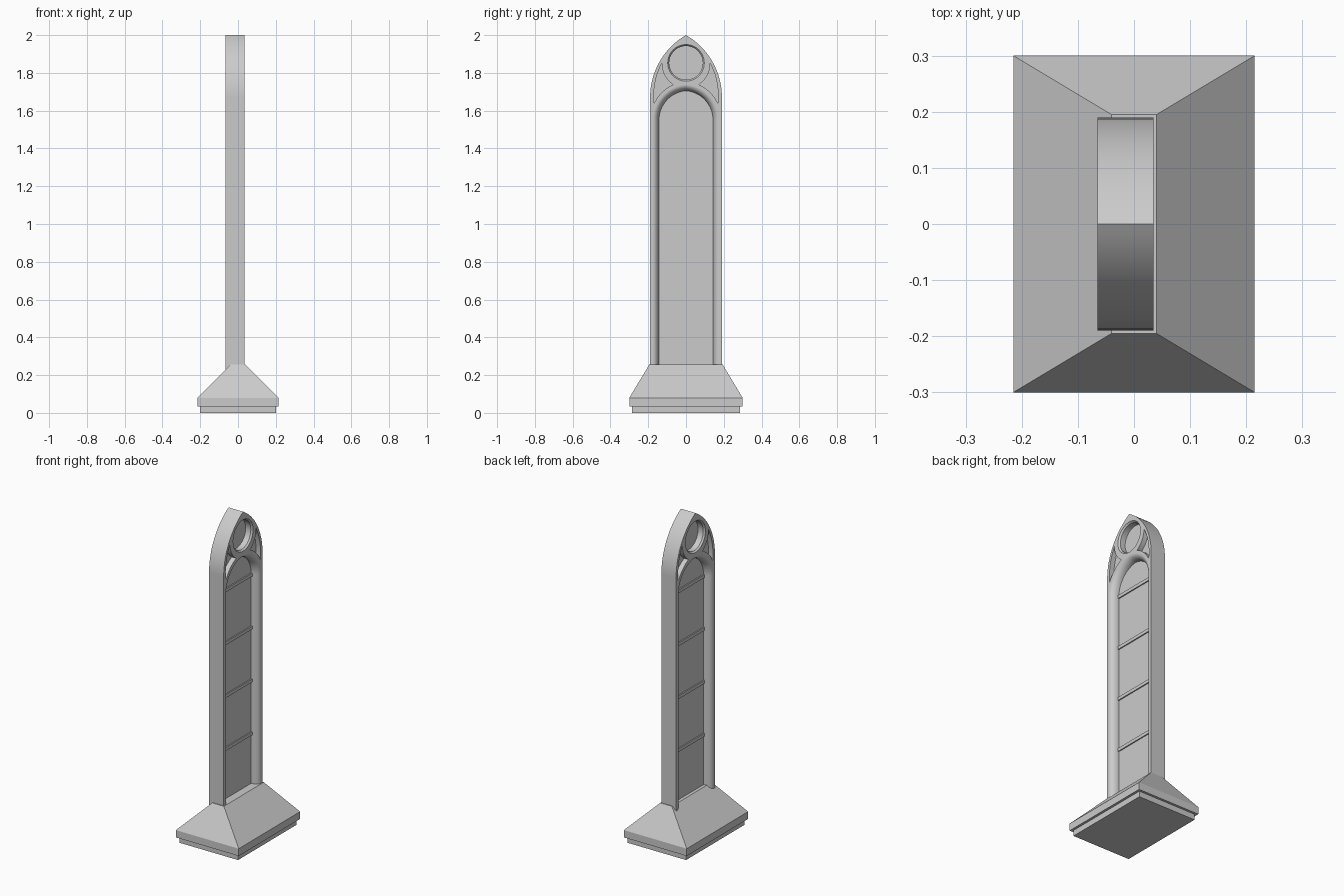
import bpy, bmesh, math
from mathutils import Vector

cube = bpy.data.objects.get("Cube")
if cube:
    bpy.data.objects.remove(cube, do_unlink=True)

stone = bpy.data.materials.new("grey_stone")
stone.use_nodes = True
GREY = (0.6, 0.6, 0.6, 1)
stone.diffuse_color = GREY
stone.node_tree.nodes["Principled BSDF"].inputs["Base Color"].default_value = GREY

SLAB_X = -0.015    # middle plane of the slab
HALF = 0.05        # half thickness of the slab
DEEP = 0.045       # depth of the window recesses


def loft(bm, rings):
    """Skin a closed solid through rings of equal length."""
    rows = [[bm.verts.new(p) for p in ring] for ring in rings]
    n = len(rows[0])
    for a, b in zip(rows, rows[1:]):
        for i in range(n):
            j = (i + 1) % n
            bm.faces.new((a[i], a[j], b[j], b[i]))
    bm.faces.new(rows[0])
    bm.faces.new(rows[-1])


def finish(name, bm):
    bmesh.ops.recalc_face_normals(bm, faces=bm.faces)
    mesh = bpy.data.meshes.new(name)
    bm.to_mesh(mesh)
    bm.free()
    mesh.materials.append(stone)
    obj = bpy.data.objects.new(name, mesh)
    bpy.context.collection.objects.link(obj)
    return obj


def arc(center, start, end, steps):
    """Points turning about center from start towards end, without end."""
    c = Vector(center)
    a, b = Vector(start) - c, Vector(end) - c
    t0, t1 = math.atan2(a.y, a.x), math.atan2(b.y, b.x)
    points = []
    for i in range(steps):
        f = i / steps
        t, r = t0 + (t1 - t0) * f, a.length + (b.length - a.length) * f
        points.append((c.x + r * math.cos(t), c.y + r * math.sin(t)))
    return points


def pointed_arch(half_width, radius, spring, bottom, steps=16):
    """Outline in (y, z) of a pointed arch standing on straight sides."""
    offset = radius - half_width
    apex = (0, spring + math.sqrt(radius ** 2 - offset ** 2))
    right = [(half_width, bottom)]
    right += arc((-offset, spring), (half_width, spring), apex, steps)
    return right + [apex] + [(-y, z) for y, z in reversed(right)]


def at_x(outline, x):
    return [(x, y, z) for y, z in outline]


def recess(bm, stages):
    """Sink (outline, depth) stages into both faces of the slab."""
    for side in (-1, 1):
        loft(bm, [at_x(o, SLAB_X + side * (HALF - d)) for o, d in stages])


# Stepped, sloping plinth
bm = bmesh.new()
tiers = [(0.2, 0.285, 0), (0.2, 0.285, 0.035), (0.215, 0.3, 0.035),
         (0.215, 0.3, 0.08), (0.04, 0.195, 0.255)]
loft(bm, [[(-x, -y, z), (x, -y, z), (x, y, z), (-x, y, z)] for x, y, z in tiers])
finish("plinth", bm)

# Upright slab with a pointed top
bm = bmesh.new()
outline = pointed_arch(0.19, 0.38, 1.671, 0.1)
loft(bm, [at_x(outline, SLAB_X - HALF), at_x(outline, SLAB_X + HALF)])
slab = finish("window_slab", bm)

# Tall window recess with a rounded rim
cut = bmesh.new()
RIM, STEPS = 0.033, 7
stages = [(pointed_arch(0.143 + RIM, 0.156 + RIM, 1.55, 0.2), -0.01)]
for i in range(STEPS + 1):
    t = i / STEPS * math.pi / 2
    grow = RIM * (1 - math.sin(t))
    stages.append((pointed_arch(0.143 + grow, 0.156 + grow, 1.55, 0.2),
                   DEEP * (1 - math.cos(t))))
recess(cut, stages)


# Round window recess with a bevelled lip
def circle(r, n=48):
    return [(r * math.cos(i * math.tau / n), 1.853 + r * math.sin(i * math.tau / n))
            for i in range(n)]


recess(cut, [(circle(0.097), -0.01), (circle(0.097), 0),
             (circle(0.089), 0.01), (circle(0.089), DEEP)])

# Three-cornered recesses between the arches and the round window
top, low, inner = (0.128, 1.85), (0.168, 1.64), (0.068, 1.738)
corner = (arc((0, 1.853), top, inner, 10) + arc((-0.013, 1.55), inner, low, 10)
          + arc((-0.19, 1.671), low, top, 10))
for side in (-1, 1):
    shape = [(side * y, z) for y, z in corner]
    recess(cut, [(shape, -0.01), (shape, 0.03)])

cutter = finish("recess_cutter", cut)
cutter.hide_render = True
mod = slab.modifiers.new("recesses", 'BOOLEAN')
mod.operation = 'DIFFERENCE'
mod.solver = 'EXACT'
mod.object = cutter
bpy.ops.object.select_all(action='DESELECT')
slab.select_set(True)
bpy.context.view_layer.objects.active = slab
bpy.ops.object.modifier_apply(modifier=mod.name)
bpy.data.objects.remove(cutter, do_unlink=True)
bpy.ops.object.shade_smooth_by_angle(angle=math.radians(30))
weighted = slab.modifiers.new("even_shading", 'WEIGHTED_NORMAL')
weighted.keep_sharp = True

# Glazing bars across the pane
for i in range(4):
    bm = bmesh.new()
    z = 0.565 + 0.327 * i
    y, h, d = 0.144, 0.01, 0.012
    ring = [(-y, z - h), (y, z - h), (y, z + h), (-y, z + h)]
    loft(bm, [at_x(ring, SLAB_X - d), at_x(ring, SLAB_X + d)])
    finish(f"glazing_bar_{i + 1}", bm)
